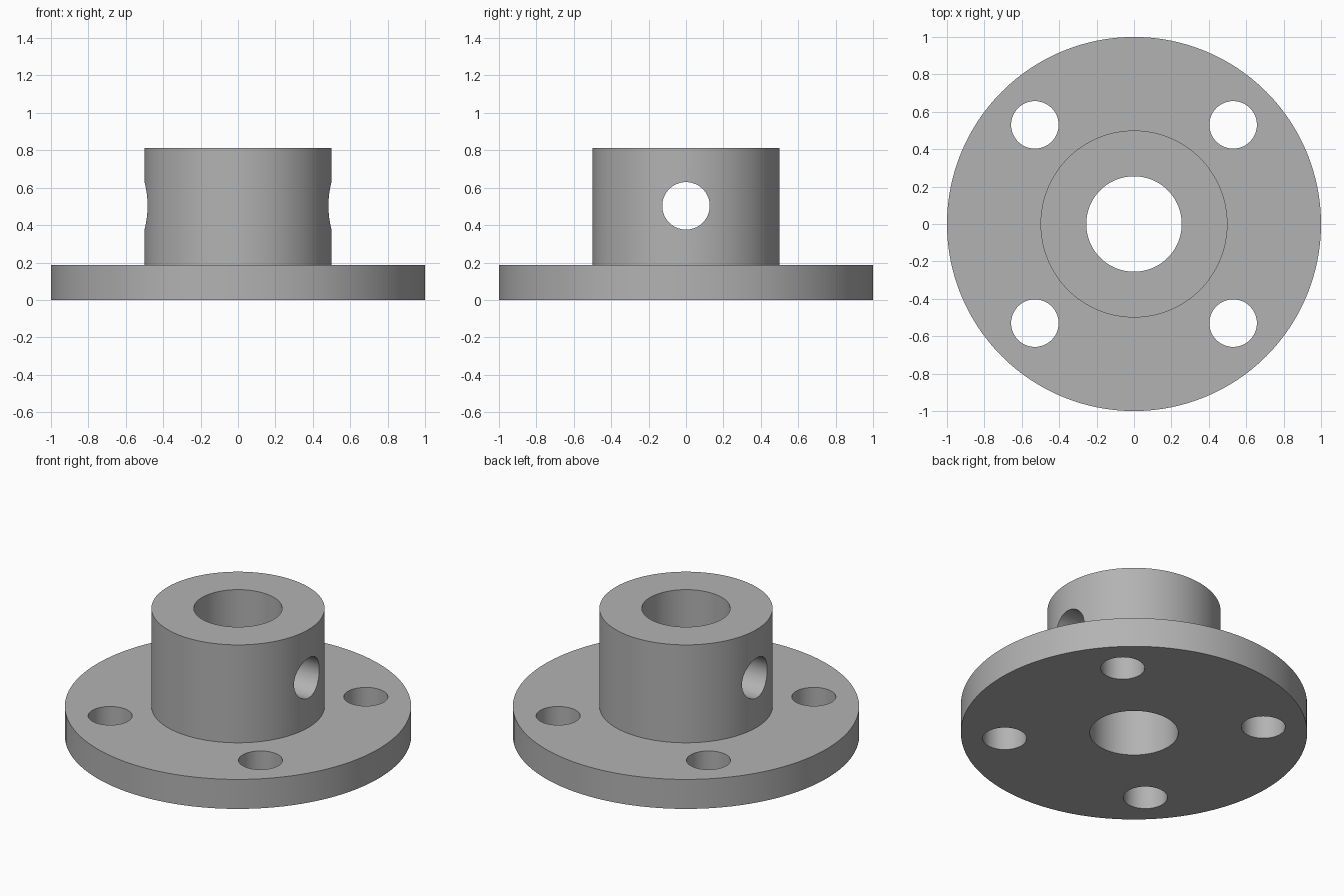
import bpy
import bmesh
import math
from mathutils import Matrix

if "Cube" in bpy.data.objects:
    bpy.data.objects.remove(bpy.data.objects["Cube"], do_unlink=True)

SIDES = 128
FLANGE_R, HUB_R, BORE_R, HOLE_R = 1.0, 0.5, 0.255, 0.127
FLANGE_H, TOP = 0.188, 0.812
BOLT = 0.53          # bolt hole offset in x and y
CROSS_Z = 0.503      # height of the cross hole

# Plain grey metal
grey = bpy.data.materials.new("grey_metal")
grey.use_nodes = True
colour = (0.45, 0.45, 0.45, 1)
grey.diffuse_color = colour
grey.node_tree.nodes["Principled BSDF"].inputs["Base Color"].default_value = colour


def add_object(name, bm):
    bmesh.ops.recalc_face_normals(bm, faces=bm.faces)
    mesh = bpy.data.meshes.new(name)
    bm.to_mesh(mesh)
    bm.free()
    mesh.materials.append(grey)
    obj = bpy.data.objects.new(name, mesh)
    bpy.context.collection.objects.link(obj)
    return obj


def lathe(name, profile):
    """Turn a closed (radius, z) profile around the z axis."""
    bm = bmesh.new()
    verts = [bm.verts.new((r, 0, z)) for r, z in profile]
    edges = [bm.edges.new((v, verts[i - 1])) for i, v in enumerate(verts)]
    bmesh.ops.spin(bm, geom=verts + edges, cent=(0, 0, 0), axis=(0, 0, 1),
                   angle=math.tau, steps=SIDES, use_merge=True)
    bmesh.ops.remove_doubles(bm, verts=bm.verts, dist=1e-5)
    return add_object(name, bm)


def drill(target, matrix, depth):
    """Cut a round hole through the target."""
    bm = bmesh.new()
    bmesh.ops.create_cone(bm, cap_ends=True, segments=64, radius1=HOLE_R,
                          radius2=HOLE_R, depth=depth, matrix=matrix)
    cutter = add_object("hole_cutter", bm)
    cutter.hide_render = True
    mod = target.modifiers.new("hole", 'BOOLEAN')
    mod.operation = 'DIFFERENCE'
    mod.solver = 'EXACT'
    mod.object = cutter
    bpy.ops.object.modifier_apply(modifier=mod.name)
    bpy.data.objects.remove(cutter, do_unlink=True)


# Flange and hub, turned as one piece with the bore
body = lathe("flanged_hub", [
    (BORE_R, 0), (FLANGE_R, 0), (FLANGE_R, FLANGE_H),
    (HUB_R, FLANGE_H), (HUB_R, TOP), (BORE_R, TOP)])
bpy.ops.object.select_all(action='DESELECT')
body.select_set(True)
bpy.context.view_layer.objects.active = body

# Four bolt holes in the flange
for sx in (-1, 1):
    for sy in (-1, 1):
        drill(body, Matrix.Translation((sx * BOLT, sy * BOLT, FLANGE_H / 2)), 0.5)

# Cross hole through both hub walls
drill(body, Matrix.Translation((0, 0, CROSS_Z)) @ Matrix.Rotation(math.pi / 2, 4, 'Y'), 1.5)

bpy.ops.object.shade_smooth_by_angle(angle=math.radians(30))
